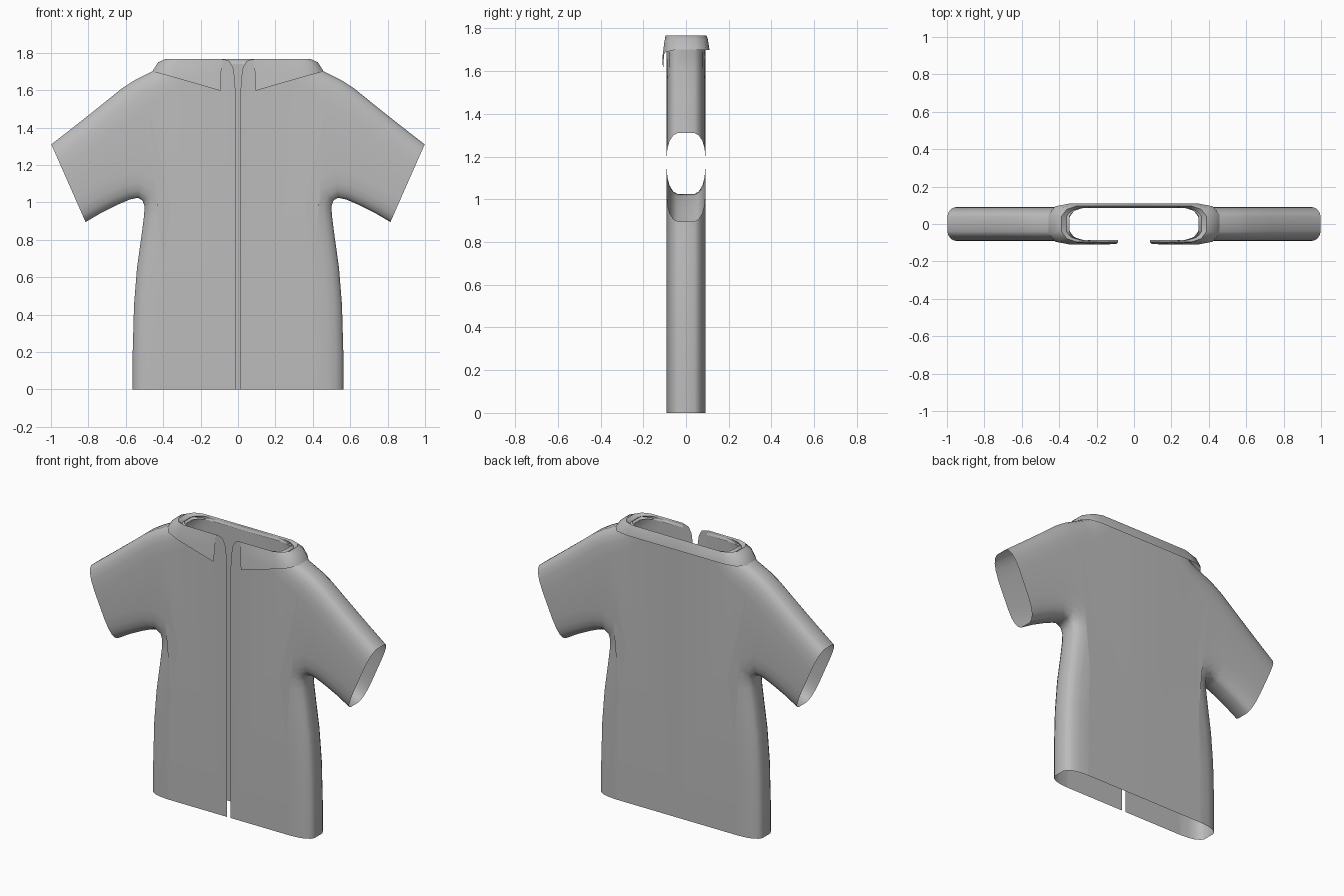
import bpy
import bmesh
from mathutils import Vector

cube = bpy.data.objects.get("Cube")
if cube:
    bpy.data.objects.remove(cube, do_unlink=True)

# Single cloth colour
cloth = bpy.data.materials.new("grey_cloth")
cloth.use_nodes = True
GREY = (0.5, 0.5, 0.5, 1)
cloth.diffuse_color = GREY
cloth.node_tree.nodes["Principled BSDF"].inputs["Base Color"].default_value = GREY


def finish(bm, name):
    """Orient faces outward, mirror the half and shade it smooth."""
    bmesh.ops.recalc_face_normals(bm, faces=bm.faces)
    bm.normal_update()
    front = min(bm.faces, key=lambda f: f.calc_center_median().y)
    if front.normal.y > 0:
        bmesh.ops.reverse_faces(bm, faces=bm.faces)
    mesh = bpy.data.meshes.new(name)
    bm.to_mesh(mesh)
    bm.free()
    mesh.materials.append(cloth)
    obj = bpy.data.objects.new(name, mesh)
    bpy.context.collection.objects.link(obj)
    mirror = obj.modifiers.new("Mirror", "MIRROR")
    mirror.merge_threshold = 0.001
    bpy.ops.object.select_all(action="DESELECT")
    obj.select_set(True)
    bpy.context.view_layer.objects.active = obj
    bpy.ops.object.shade_smooth_by_angle(angle=0.7)
    return obj


def strips(bm, rows):
    """Skin neighbouring rows of vertices with quads."""
    for a, b in zip(rows, rows[1:]):
        for i in range(len(a) - 1):
            bm.faces.new((a[i], a[i + 1], b[i + 1], b[i]))


# Seam lines of the left half (x, z): hem to cuff, and neck to cuff
UNDER = [(.563, 0), (.563, .2), (.556, .45), (.54, .65), (.515, .83), (.502, .93), (.5, .98),
         (.51, 1.01), (.535, 1.025), (.58, 1.015), (.65, .985), (.73, .945), (.815, .895)]
OVER = [(.345, 1.76), (.4, 1.73), (.46, 1.7), (.55, 1.655), (.62, 1.61), (.75, 1.505),
        (.87, 1.41), (.998, 1.31)]
# Rounding of the cloth towards a seam: (distance from seam, half thickness)
ROUND = [(0, .04), (.012, .06), (.04, .077), (.08, .087), (.14, .092)]
PROFILE = [(d, -y) for d, y in reversed(ROUND)] + ROUND


def seam(bm, points, side, first, last):
    """Rounded strip of cloth along a seam, from front to back."""
    pts = [Vector(p) for p in points]
    inward = []
    for i in range(len(pts)):
        t = pts[min(i + 1, len(pts) - 1)] - pts[max(i - 1, 0)]
        inward.append(Vector((-t.y, t.x)).normalized() * side)
    inward[0], inward[-1] = Vector(first), Vector(last).normalized()
    rows = []
    for d, y in PROFILE:
        flat = [p + n * d for p, n in zip(pts, inward)]
        rows.append([bm.verts.new((q.x, y, q.y)) for q in flat])
    strips(bm, rows)
    return rows


# Shirt body with sleeves, open at hem, cuffs, neck and front slit
bm = bmesh.new()
cuff = Vector(OVER[-1]) - Vector(UNDER[-1])
under = seam(bm, UNDER, 1, (-1, 0), cuff)
over = seam(bm, OVER, -1, (-1, 0), -cuff)
FRONT_EDGE = [(.075, 1.765), (.045, 1.755), (.026, 1.72), (.017, 1.66), (.013, 1.58), (.013, 0)]
BACK_EDGE = [(0, 1.765), (0, 0)]
for k, y, edge in ((0, -.092, FRONT_EDGE), (-1, .092, BACK_EDGE)):
    rim = under[k] + over[k][::-1] + [bm.verts.new((x, y, z)) for x, z in edge]
    panel = bm.faces.new(rim)
    bmesh.ops.triangulate(bm, faces=[panel])
finish(bm, "shirt_body")

# Folded collar: stations from front point round to centre back
TOP = [(.085, -.096), (.31, -.095), (.36, -.078), (.388, -.04),
       (.388, .04), (.36, .078), (.31, .095), (0, .096)]
LOWER = [(.095, -.108, 1.597), (.34, -.11, 1.668), (.42, -.095, 1.69), (.458, -.05, 1.7),
         (.458, .05, 1.7), (.42, .095, 1.7), (.34, .11, 1.7), (0, .11, 1.7)]
bm = bmesh.new()
rings = [[], [], [], []]
for (x, y), low in zip(TOP, LOWER):
    top = Vector((x, y, 1.767))
    low = Vector(low)
    middle = top.lerp(low, .45) + Vector((.008 if x > .3 else 0, 0, .012))
    inner = Vector((x * .89 if x > .3 else x, y * .9, 1.74))
    for ring, p in zip(rings, (inner, top, middle, low)):
        ring.append(bm.verts.new(p))
strips(bm, rings)
finish(bm, "collar")
